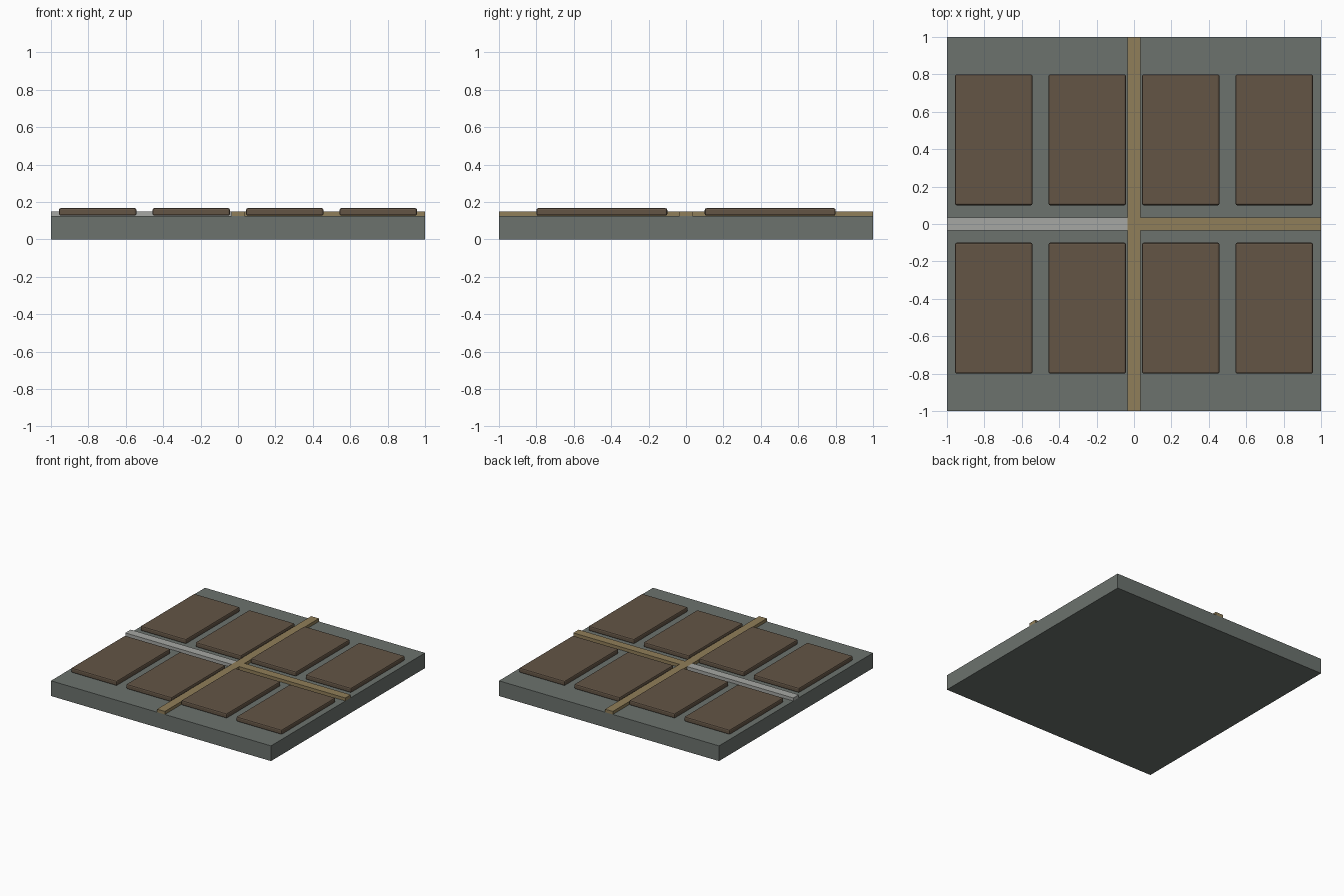
import bpy, bmesh

if "Cube" in bpy.data.objects:
    bpy.data.objects.remove(bpy.data.objects["Cube"])


def material(name, rgb):
    m = bpy.data.materials.new(name)
    m.diffuse_color = (*rgb, 1)
    m.use_nodes = True
    m.node_tree.nodes["Principled BSDF"].inputs["Base Color"].default_value = m.diffuse_color
    return m


STONE = material("dark_stone", (0.15, 0.17, 0.155))
SOIL = material("brown", (0.125, 0.09, 0.06))
TAN = material("tan", (0.28, 0.21, 0.10))
PALE = material("pale_grey", (0.38, 0.39, 0.37))


def box(name, x, y, z, mat, bevel=0):
    """Box from (min, max) ranges on each axis, with optional rounded edges."""
    bm = bmesh.new()
    bmesh.ops.create_cube(bm, size=1)
    for v in bm.verts:
        v.co = [r[0] if c < 0 else r[1] for c, r in zip(v.co, (x, y, z))]
    me = bpy.data.meshes.new(name)
    bm.to_mesh(me)
    bm.free()
    me.materials.append(mat)
    ob = bpy.data.objects.new(name, me)
    bpy.context.collection.objects.link(ob)
    if bevel:
        mod = ob.modifiers.new("bevel", "BEVEL")
        mod.width = bevel
        mod.segments = 2
    return ob


TOP = 0.125   # top of the base slab
STRIP = 0.15  # top of the strips
W = 0.035     # strip half width

# Base slab
box("base", (-1, 1), (-1, 1), (0, TOP), STONE)

# Crossing strips
box("long_strip", (-W, W), (-1, 1), (TOP, STRIP), TAN)
box("right_strip", (W, 1), (-W, W), (TOP, STRIP), TAN)
box("left_strip", (-1, -W), (-W, W), (TOP, STRIP), PALE)

# Two rows of four raised panels
for row, cy in (("front", -0.45), ("back", 0.45)):
    for i in range(4):
        cx = -0.75 + 0.5 * i
        box(f"{row}_panel_{i + 1}", (cx - 0.2075, cx + 0.2075),
            (cy - 0.35, cy + 0.35), (TOP + 0.002, 0.167), SOIL, 0.01)
